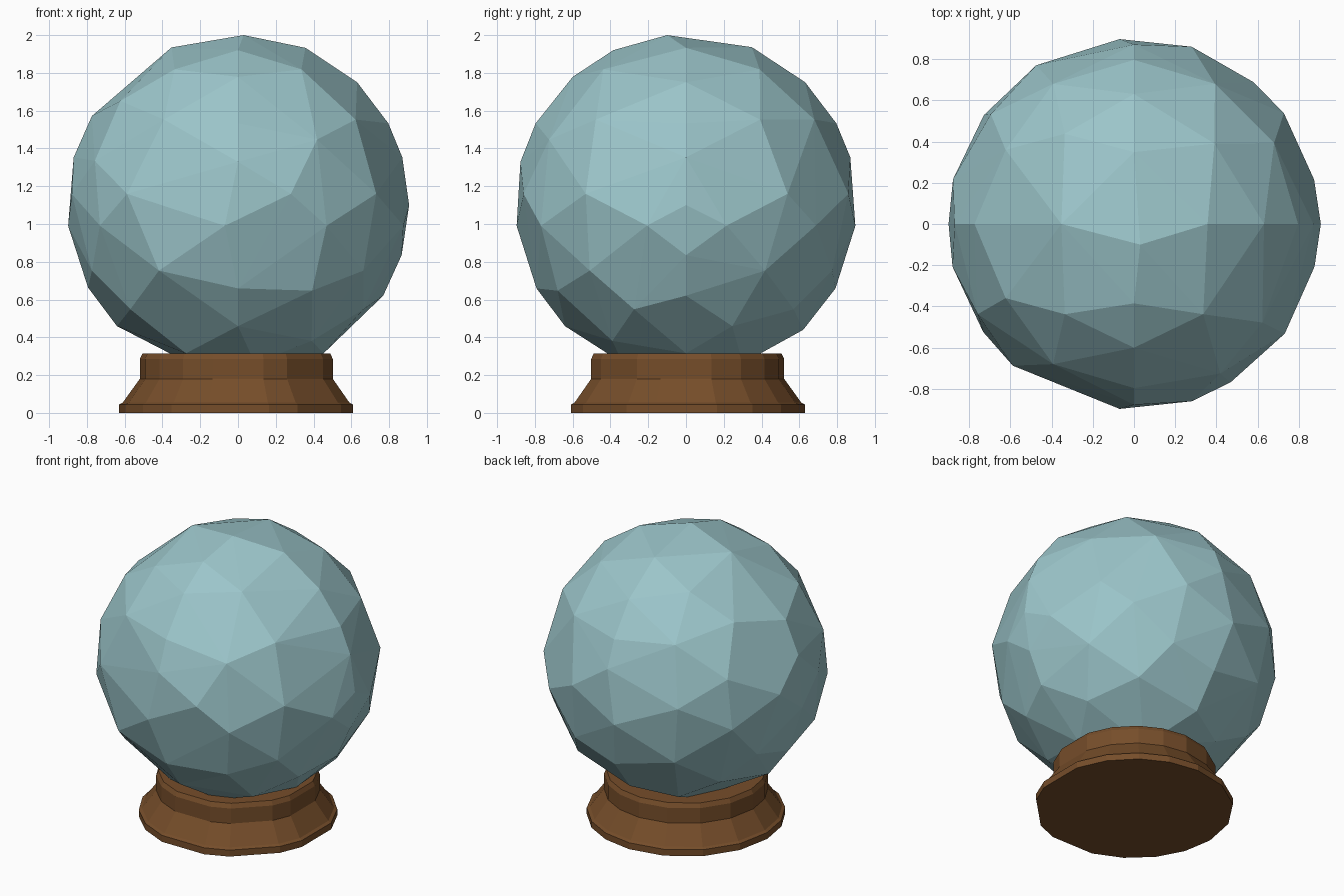
import bpy, bmesh, random
from math import sin, cos, pi, radians
from mathutils import Vector

if "Cube" in bpy.data.objects:
    bpy.data.objects.remove(bpy.data.objects["Cube"])

random.seed(4)
R, CZ = 0.906, 1.1


def make_object(name, bm, color):
    bmesh.ops.recalc_face_normals(bm, faces=bm.faces)
    mesh = bpy.data.meshes.new(name)
    bm.to_mesh(mesh)
    bm.free()
    mat = bpy.data.materials.new(name + "_material")
    mat.diffuse_color = (*color, 1)
    mat.use_nodes = True
    mat.node_tree.nodes["Principled BSDF"].inputs["Base Color"].default_value = mat.diffuse_color
    mesh.materials.append(mat)
    obj = bpy.data.objects.new(name, mesh)
    bpy.context.collection.objects.link(obj)
    return obj


# Glass ball: irregular facets, hull of a thinned-out ring-and-segment sphere
front = [(.36, .84), (.63, .65), (.79, .43), (.86, .25), (.905, 0), (.85, -.26), (.77, -.48),
         (-.35, .83), (-.77, .47), (-.86, .25), (-.8, -.44), (-.64, -.64)]
side = [(.35, .84), (.63, .65), (.79, .43), (.86, .25), (.79, -.44), (.62, -.66),
        (-.38, .81), (-.61, .69), (-.79, .43), (-.88, .23), (-.79, -.44), (-.64, -.64)]
waist = [(.89, .22), (.73, .54), (.59, .7), (.28, .86), (-.07, .9), (-.48, .78), (-.73, .53),
         (-.89, .22), (-.9, 0), (-.89, -.21), (-.74, -.53), (-.59, -.69), (-.07, -.9),
         (.28, -.86), (.47, -.77), (.73, -.53), (.89, -.21)]
points = [Vector((.03, -.1, .9))]
points += [Vector((x, 0, z)) for x, z in front]
points += [Vector((0, y, z)) for y, z in side]
points += [Vector((x, y, (-.11, .06)[i % 2])) for i, (x, y) in enumerate(waist)]
points = [p.normalized() for p in points]

grid = []
for ring in range(1, 24):
    t = pi * ring / 24
    for seg in range(48):
        a = 2 * pi * seg / 48
        grid.append(Vector((sin(t) * cos(a), sin(t) * sin(a), cos(t))))
random.shuffle(grid)
for gap in (.42, .36, .33):
    for g in grid:
        if all((g - p).length > gap for p in points):
            points.append(g)

bm = bmesh.new()
for p in points:
    bm.verts.new(p * R + Vector((0, 0, CZ)))
bmesh.ops.convex_hull(bm, input=bm.verts)
make_object("glass_ball", bm, (.33, .56, .59))

# Turned wooden base with slightly uneven sides
angles = [15, 34, 53, 71, 90, 112, 135, 158, 180, 199, 217, 236, 255, 285, 300, 330, 345]
profile = [(.63, 0), (.63, .045), (.61, .055), (.52, .18), (.52, .285), (.505, .315), (.44, .315)]
bm = bmesh.new()
rings = [[bm.verts.new((r * cos(radians(a)), r * sin(radians(a)), z)) for a in angles]
         for r, z in profile]
n = len(angles)
for low, high in zip(rings, rings[1:]):
    for i in range(n):
        j = (i + 1) % n
        bm.faces.new((low[i], low[j], high[j], high[i]))
bm.faces.new(rings[0][::-1])
bm.faces.new(rings[-1])
make_object("wooden_base", bm, (.18, .075, .023))
